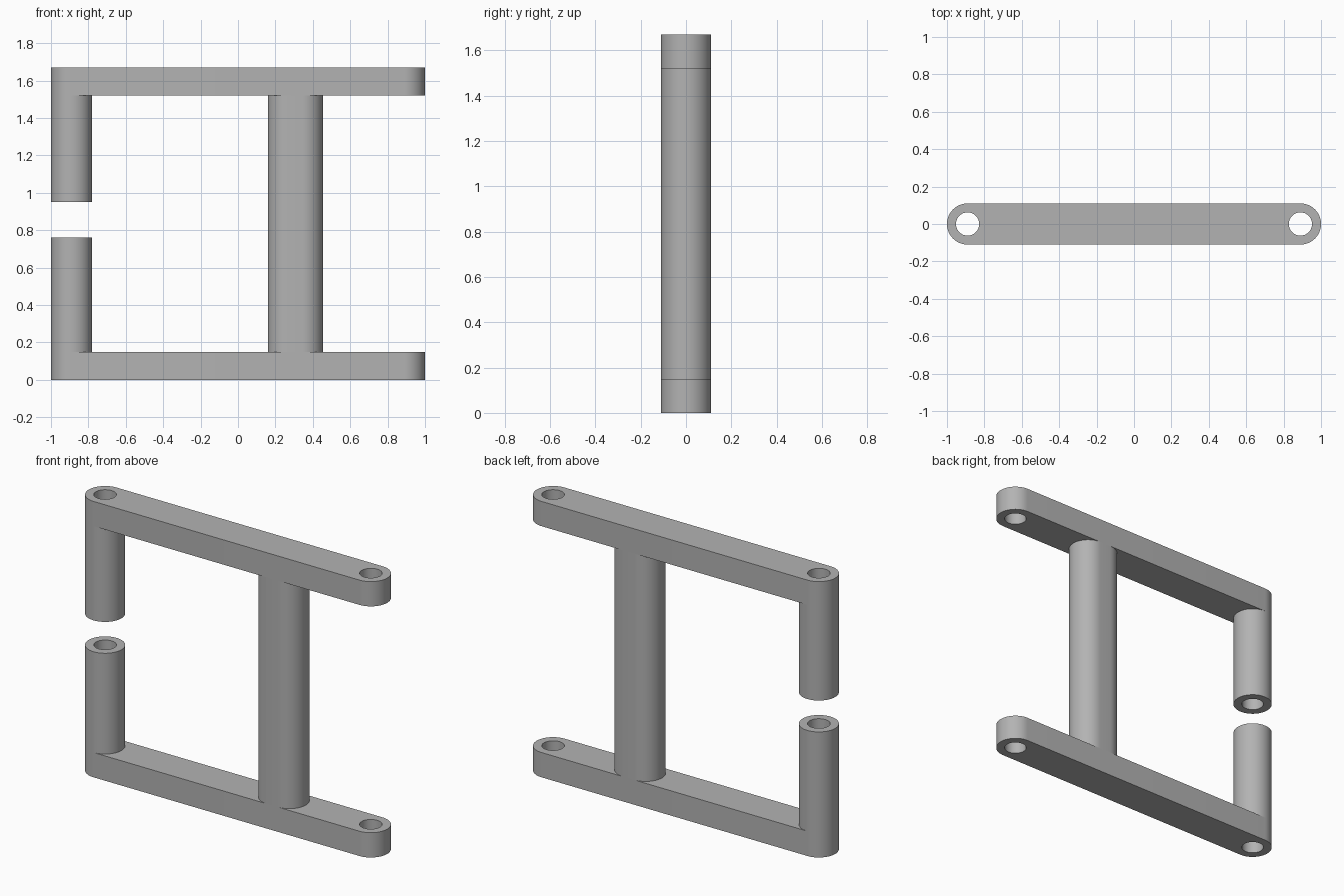
import bpy, bmesh
from math import pi, cos, sin, radians

old = bpy.data.objects.get("Cube")
if old:
    bpy.data.objects.remove(old, do_unlink=True)

R, HOLE, END = 0.11, 0.062, 0.89     # outer radius, bore radius, bore centre
BAR, TOP = 0.15, 1.67                # bar thickness, total height
SEG = 32                             # steps per half circle

grey = bpy.data.materials.new("plain grey")
grey.use_nodes = True
grey.diffuse_color = (0.45, 0.45, 0.45, 1)
grey.node_tree.nodes["Principled BSDF"].inputs["Base Color"].default_value = (0.45, 0.45, 0.45, 1)


def slot_outline(x0, x1, r):
    """Rounded slot around the centres x0 and x1; a circle when they match."""
    right = [(x1 + r * cos(a), r * sin(a))
             for a in (pi * i / SEG - pi / 2 for i in range(SEG + 1))]
    left = [(x0 + r * cos(a), r * sin(a))
            for a in (pi * i / SEG + pi / 2 for i in range(SEG + 1))]
    return right + left if x1 > x0 else right + left[1:-1]


def extrude_part(name, x0, x1, z0, z1, bores):
    """Extrude a slot outline with round bores from z0 to z1."""
    curve = bpy.data.curves.new(name + "_profile", 'CURVE')
    curve.dimensions = '2D'
    curve.fill_mode = 'BOTH'
    curve.extrude = (z1 - z0) / 2
    for pts in [slot_outline(x0, x1, R)] + [slot_outline(b, b, HOLE) for b in bores]:
        spline = curve.splines.new('POLY')
        spline.points.add(len(pts) - 1)
        for p, (x, y) in zip(spline.points, pts):
            p.co = (x, y, 0, 1)
        spline.use_cyclic_u = True
    helper = bpy.data.objects.new(name + "_profile", curve)
    bpy.context.collection.objects.link(helper)
    bpy.context.view_layer.update()
    mesh = bpy.data.meshes.new_from_object(
        helper.evaluated_get(bpy.context.evaluated_depsgraph_get()))
    bpy.data.objects.remove(helper, do_unlink=True)

    # weld caps to walls
    bm = bmesh.new()
    bm.from_mesh(mesh)
    bmesh.ops.remove_doubles(bm, verts=bm.verts, dist=0.0001)
    bmesh.ops.translate(bm, verts=bm.verts, vec=(0, 0, (z0 + z1) / 2))
    bmesh.ops.recalc_face_normals(bm, faces=bm.faces)
    bm.to_mesh(mesh)
    bm.free()
    mesh.name = name
    mesh.materials.clear()
    mesh.materials.append(grey)
    obj = bpy.data.objects.new(name, mesh)
    bpy.context.collection.objects.link(obj)
    bpy.ops.object.select_all(action='DESELECT')
    obj.select_set(True)
    bpy.context.view_layer.objects.active = obj
    bpy.ops.object.shade_smooth_by_angle(angle=radians(30))


# horizontal arms with a bore at each end
extrude_part("lower_arm", -END, END, 0, BAR, (-END, END))
extrude_part("upper_arm", -END, END, TOP - BAR, TOP, (-END, END))

# hinge tubes with a gap between them
extrude_part("lower_tube", -END, -END, BAR, 0.76, (-END,))
extrude_part("upper_tube", -END, -END, 0.95, TOP - BAR, (-END,))

# solid oblong post joining the arms
extrude_part("post", 0.27, 0.345, BAR, TOP - BAR, ())
